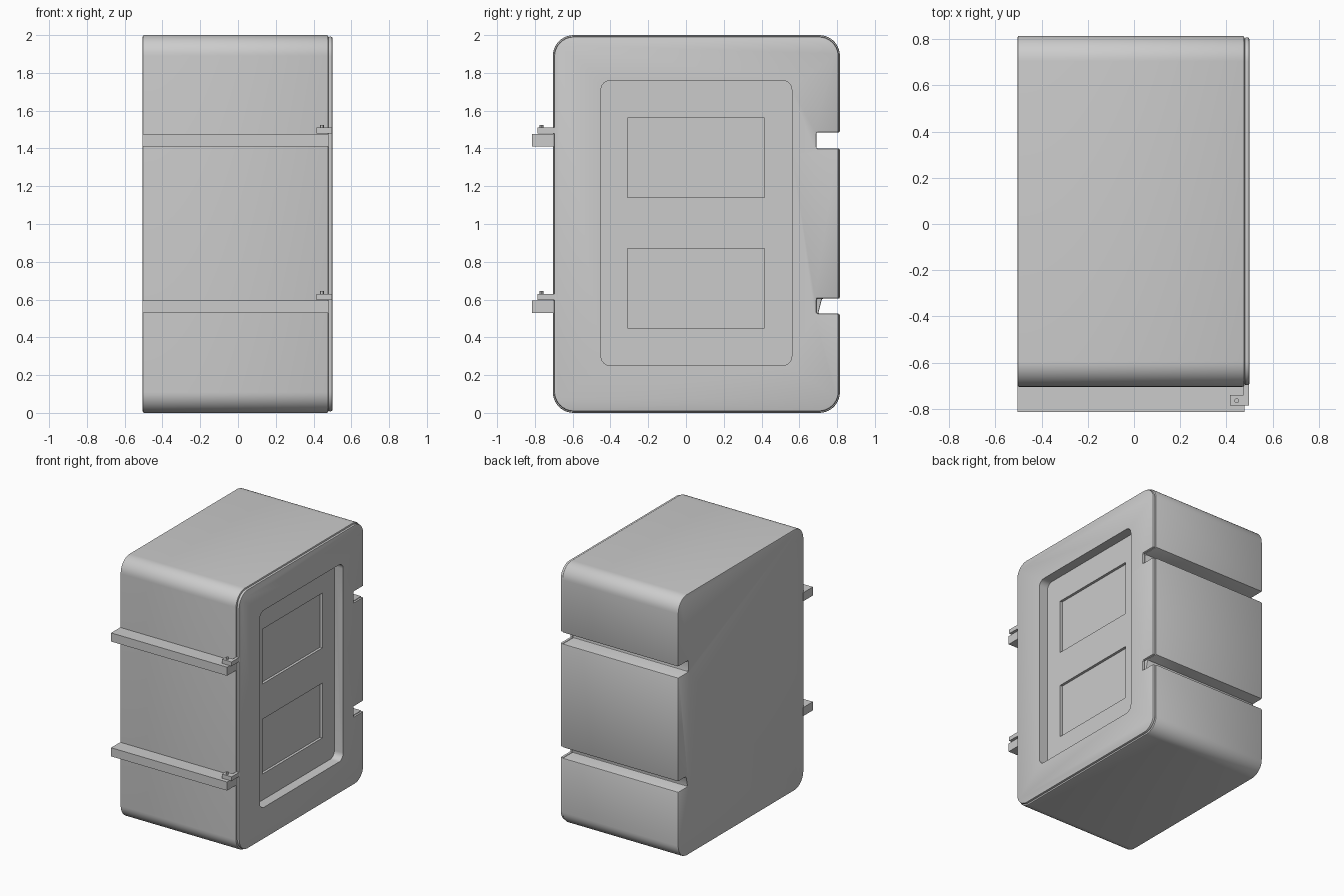
import bpy, bmesh, math
from mathutils import Vector

if "Cube" in bpy.data.objects:
    bpy.data.objects.remove(bpy.data.objects["Cube"])


def prism(name, pts, lo, hi, axis='X'):
    """Extrude a 2D outline: (y, z) along X or (x, y) along Z."""
    place = (lambda a, b, d: (d, a, b)) if axis == 'X' else (lambda a, b, d: (a, b, d))
    bm = bmesh.new()
    face = bm.faces.new([bm.verts.new(place(a, b, lo)) for a, b in pts])
    out = bmesh.ops.extrude_face_region(bm, geom=[face])
    verts = [v for v in out['geom'] if isinstance(v, bmesh.types.BMVert)]
    bmesh.ops.translate(bm, verts=verts, vec=Vector(place(0, 0, hi - lo)))
    bmesh.ops.recalc_face_normals(bm, faces=bm.faces)
    mesh = bpy.data.meshes.new(name)
    bm.to_mesh(mesh)
    bm.free()
    ob = bpy.data.objects.new(name, mesh)
    bpy.context.collection.objects.link(ob)
    return ob


def rect(a0, a1, b0, b1):
    return [(a0, b0), (a1, b0), (a1, b1), (a0, b1)]


def rounded(y0, y1, z0, z1, r, notches=(), n=10):
    """Rounded rectangle with slots cut into its +y side, bottom slot first."""
    pts = []
    corners = [(y1 - r, z0 + r, -90), (y1 - r, z1 - r, 0),
               (y0 + r, z1 - r, 90), (y0 + r, z0 + r, 180)]
    for i, (cy, cz, start) in enumerate(corners):
        for k in range(n + 1):
            t = math.radians(start + 90 * k / n)
            pts.append((cy + r * math.cos(t), cz + r * math.sin(t)))
        if i == 0:
            for bottom, top, deep_bottom, deep_top in notches:
                pts += [(y1, bottom), (deep_bottom, bottom), (deep_top, top), (y1, top)]
    return pts


def finish(ob, bevel=0, cutters=()):
    """Bevel the edges, cut the recesses, apply it all and smooth."""
    if bevel:
        m = ob.modifiers.new('bevel', 'BEVEL')
        m.width, m.segments = bevel, 2
        m.limit_method, m.angle_limit = 'ANGLE', math.radians(40)
    for c in cutters:
        m = ob.modifiers.new('cut', 'BOOLEAN')
        m.operation, m.solver, m.object = 'DIFFERENCE', 'EXACT', c
    bpy.ops.object.select_all(action='DESELECT')
    bpy.context.view_layer.objects.active = ob
    ob.select_set(True)
    for m in list(ob.modifiers):
        bpy.ops.object.modifier_apply(modifier=m.name)
    bpy.ops.object.shade_smooth_by_angle(angle=math.radians(30))


# Case body and front panel, both slotted on the +y side
SEAM = 0.478
body = prism('case_body', rounded(-0.705, 0.815, 0, 2, 0.11,
             [(0.525, 0.605, 0.70, 0.72), (1.40, 1.485, 0.69, 0.69)]), -0.505, SEAM)
panel = prism('front_panel', rounded(-0.698, 0.808, 0.008, 1.992, 0.105,
              [(0.525, 0.605, 0.69, 0.69), (1.40, 1.485, 0.69, 0.69)]), SEAM, 0.50)

# Recess with two deeper windows
recess = prism('recess_cutter', rounded(-0.45, 0.56, 0.25, 1.76, 0.05, n=6), 0.425, 0.6)
windows = [prism('window_cutter', rect(-0.31, 0.415, z, z + 0.42), 0.405, 0.6)
           for z in (0.45, 1.14)]
for c in [recess] + windows:
    c.hide_render = True
finish(body, 0.008, [recess] + windows)
finish(panel, 0.008, [recess])
for c in [recess] + windows:
    bpy.data.objects.remove(c)

# Rails on the -y side, each with an L-shaped latch and pin
for label, z in (('lower', 0.53), ('upper', 1.41)):
    prism(label + '_rail', rect(-0.815, -0.70, z, z + 0.066), -0.505, 0.478)
    prism(label + '_latch', [(0.415, -0.787), (0.497, -0.787), (0.497, -0.69),
          (0.475, -0.69), (0.475, -0.74), (0.415, -0.74)], z + 0.068, z + 0.10, 'Z')
    pin = [(0.445 + 0.01 * math.cos(t * math.pi / 6), -0.765 + 0.01 * math.sin(t * math.pi / 6))
           for t in range(12)]
    finish(prism(label + '_pin', pin, z + 0.09, z + 0.115, 'Z'))
